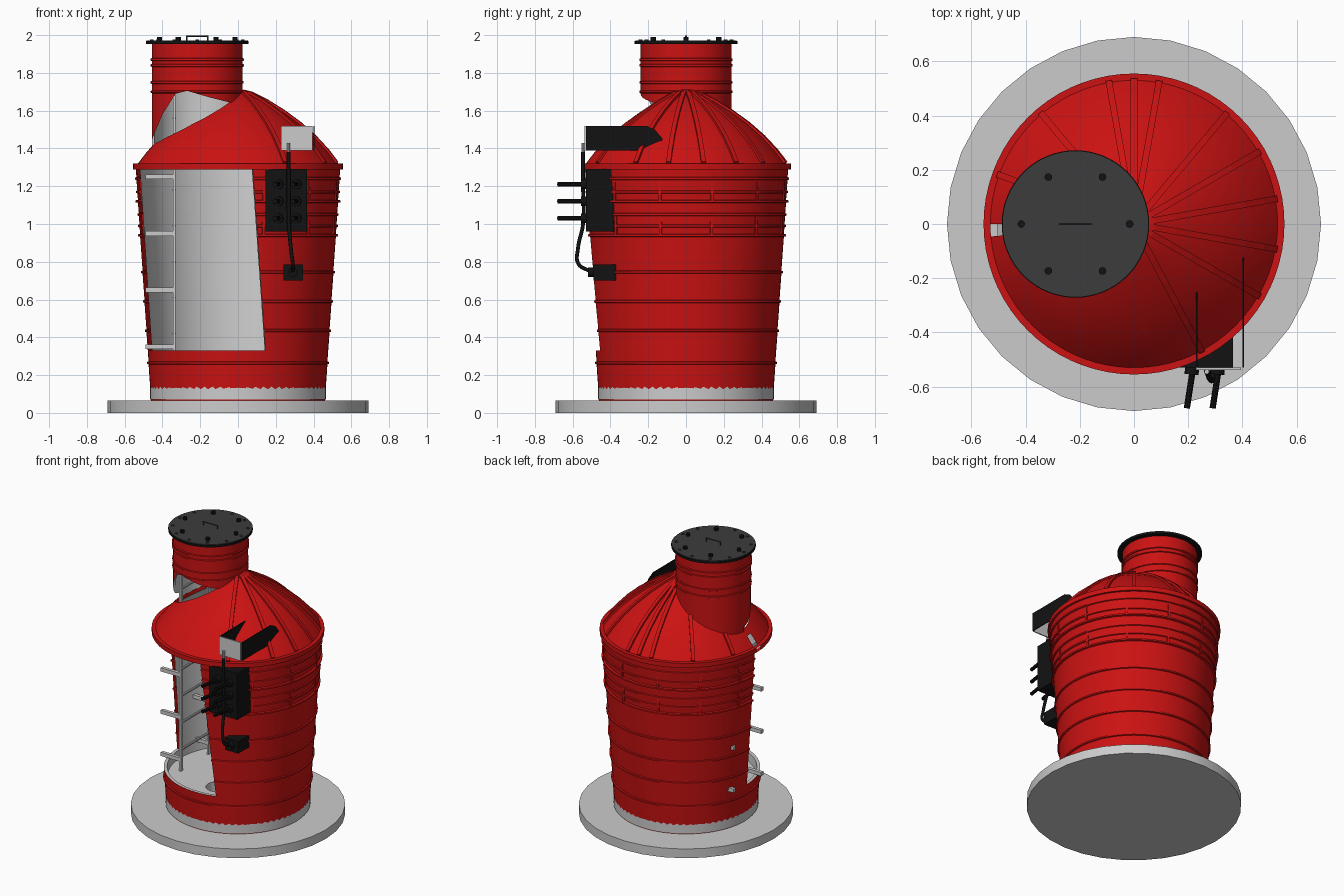
import bpy, bmesh
from math import sin, cos, pi, radians, sqrt
from mathutils import Matrix, Vector

if "Cube" in bpy.data.objects:
    bpy.data.objects.remove(bpy.data.objects["Cube"])


def material(name, rgb):
    m = bpy.data.materials.new(name)
    m.use_nodes = True
    m.diffuse_color = (*rgb, 1)
    m.node_tree.nodes["Principled BSDF"].inputs["Base Color"].default_value = (*rgb, 1)
    return m


RED = material("red plastic", (0.6, 0.006, 0.006))
GREY = material("light grey", (0.6, 0.6, 0.6))
DARK = material("dark grey lid", (0.045, 0.045, 0.045))
BLACK = material("black", (0.006, 0.006, 0.006))
NECK_X = -0.216
RIM_Z = 1.3


def finish(name, bm, *mats):
    bmesh.ops.recalc_face_normals(bm, faces=bm.faces)
    me = bpy.data.meshes.new(name)
    bm.to_mesh(me)
    bm.free()
    ob = bpy.data.objects.new(name, me)
    bpy.context.collection.objects.link(ob)
    for m in mats:
        me.materials.append(m)
    return ob


def activate(ob):
    bpy.ops.object.select_all(action='DESELECT')
    ob.select_set(True)
    bpy.context.view_layer.objects.active = ob


def smooth(ob):
    activate(ob)
    bpy.ops.object.shade_smooth_by_angle(angle=radians(30))


def lathe(name, outer, inner, mats=(RED, GREY), x=0, n=72):
    """Closed ring: the outer skin gets the first material, the rest the second."""
    prof = outer + inner[::-1]
    bm = bmesh.new()
    rings = [[bm.verts.new((x + r * cos(2 * pi * i / n), r * sin(2 * pi * i / n), z))
              for r, z in prof] for i in range(n)]
    k = len(prof)
    for i in range(n):
        a, b = rings[i], rings[(i + 1) % n]
        for j in range(k):
            f = bm.faces.new((a[j], b[j], b[(j + 1) % k], a[(j + 1) % k]))
            f.material_index = 0 if j < len(outer) - 1 else 1
    return finish(name, bm, *mats)


def cylinder(name, r, p, q, mat, n=16):
    p, q = Vector(p), Vector(q)
    bm = bmesh.new()
    turn = (q - p).to_track_quat('Z', 'Y').to_matrix().to_4x4()
    bmesh.ops.create_cone(bm, cap_ends=True, segments=n, radius1=r, radius2=r,
                          depth=(q - p).length,
                          matrix=Matrix.Translation((p + q) / 2) @ turn)
    ob = finish(name, bm, mat)
    smooth(ob)
    return ob


def box(name, lo, hi, mat):
    lo, hi = Vector(lo), Vector(hi)
    bm = bmesh.new()
    bmesh.ops.create_cube(bm, size=1, matrix=Matrix.Translation((lo + hi) / 2)
                          @ Matrix.Diagonal((*(hi - lo), 1)))
    return finish(name, bm, mat)


def prism(name, pts, step, *mats):
    """Polygon of 3D points extruded by a step vector."""
    bm = bmesh.new()
    f = bm.faces.new([bm.verts.new(p) for p in pts])
    ext = bmesh.ops.extrude_face_region(bm, geom=[f])
    bmesh.ops.translate(bm, vec=step, verts=[v for v in ext["geom"] if isinstance(v, bmesh.types.BMVert)])
    return finish(name, bm, *mats)


def cut(ob, cutter):
    m = ob.modifiers.new("cut", 'BOOLEAN')
    m.operation, m.solver, m.object = 'DIFFERENCE', 'EXACT', cutter
    activate(ob)
    bpy.ops.object.modifier_apply(modifier=m.name)


def grey_cut_faces(ob):
    for m in (RED, GREY):
        ob.data.materials.append(m)
    for f in ob.data.polygons:
        f.material_index = 1
    return ob


def ridged(radius, ridges, z0, z1):
    pts = [(radius(z0), z0)]
    for z, h in ridges:
        r = radius(z)
        pts += [(r, z - .008), (r + h, z - .005), (r + h, z + .005), (r, z + .008)]
    return pts + [(radius(z1), z1)]


# Base slab and chamber floor with sump
cylinder("base_slab", .69, (0, 0, 0), (0, 0, .065), GREY, 32)
floor = cylinder("chamber_floor", .465, (0, 0, .07), (0, 0, .27), GREY, 64)
sump = cylinder("sump_cutter", .08, (0, -.22, .17), (0, -.22, .4), GREY, 32)
cut(floor, sump)

# Chamber wall with horizontal ridges
wall_r = lambda z: .456 + z * .066
ridges = [(.265, .008), (.435, .008), (.59, .008), (.745, .008), (.94, .012), (.99, .007),
          (1.05, .007), (1.12, .013), (1.17, .007), (1.24, .007)]
wall = lathe("chamber_wall", ridged(wall_r, ridges, .06, RIM_Z),
             [(wall_r(.06) - .022, .06), (wall_r(RIM_Z) - .022, RIM_Z)])

# Dome shell with rim flange
dome_curve = [(.53, 1.32), (.48, 1.385), (.41, 1.46), (.33, 1.53), (.24, 1.595),
              (.15, 1.65), (.07, 1.69), (.01, 1.705)]
dome = lathe("dome", [(.53, 1.288), (.555, 1.288), (.555, 1.32)] + dome_curve,
             [(.505, 1.288), (.505, 1.32)] + [(max(r - .016, .006), z - .016) for r, z in dome_curve[1:]])

# Entry neck
neck = lathe("neck", ridged(lambda z: .24, [(1.7, .006), (1.75, .006), (1.84, .007), (1.87, .007)], 1.34, 1.955),
             [(.226, 1.34), (.226, 1.955)], x=NECK_X)

# Cutters: neck bore, dome volume, viewing wedge, neck window
bore = grey_cut_faces(cylinder("bore_cutter", .228, (NECK_X, 0, 1.2), (NECK_X, 0, 2), RED, 72))
volume = lathe("volume_cutter", [(.52, 1.1)] + [(r, z - .006) for r, z in dome_curve], [(.004, 1.1), (.004, 1.699)])
edge = lambda y, z: .082 - .204 * y - .088 * z
bm = bmesh.new()
corners = [bm.verts.new((x, y, z)) for z in (.33, 1.75) for x, y in
           ((-1, 0), (-1, -1), (edge(-1, z), -1), (edge(0, z), 0))]
bmesh.ops.convex_hull(bm, input=corners)
wedge = grey_cut_faces(finish("wedge_cutter", bm))
outline = [(-.48, 1.2), (-.475, 1.4), (-.4, 1.58), (-.33, 1.69), (-.27, 1.705),
           (-.15, 1.67), (-.03, 1.64), (0, 1.2)]
window = grey_cut_faces(prism("window_cutter", [(x, -1, z) for x, z in outline], (0, 1, 0)))
for ob, tools in ((wall, [wedge]), (dome, [bore, wedge]), (neck, [volume, window])):
    for t in tools:
        cut(ob, t)
    smooth(ob)
for t in (sump, bore, volume, wedge, window):
    bpy.data.objects.remove(t)

# Dome ribs, starting where each leaves the neck
for deg in (160, 130, 100, 90, 80, 50, 30, 10, -10, -30, -62):
    a = radians(deg)
    start = NECK_X * cos(a) + sqrt(.24 ** 2 - (NECK_X * sin(a)) ** 2)
    line = [p for p in dome_curve if p[0] > start + .02]
    (r0, z0), (r1, z1) = line[-1], dome_curve[len(line)]
    line.append((start, z0 + (z1 - z0) * (r0 - start) / (r0 - r1)))
    loop = [(r + .007, z + .01) for r, z in line] + [(r - .006, z - .006) for r, z in line[::-1]]
    side = Vector((-sin(a), cos(a), 0)) * .024
    prism("dome_rib", [Vector((r * cos(a), r * sin(a), z)) - side / 2 for r, z in loop], side, RED)

# Short upright ribs between the upper ridges
for i in range(12):
    deg = 15 + 30 * i
    if 180 < deg < 284:
        continue
    a = radians(deg)
    for lo, hi in ((.945, 1.05), (1.12, 1.24)):
        rib = box("wall_rib", (-.012, -.007, lo), (.01, .007, hi), RED)
        rib.location = (wall_r(lo) * cos(a), wall_r(lo) * sin(a), 0)
        rib.rotation_euler.z = a

# Lid, bolts and handle
cylinder("lid_rim", .272, (NECK_X, 0, 1.953), (NECK_X, 0, 1.968), BLACK, 64)
cylinder("lid_top", .268, (NECK_X, 0, 1.96), (NECK_X, 0, 1.972), DARK, 64)
for count, ring, r, top, mat in ((6, .2, .014, 1.99, BLACK), (12, .241, .01, 1.977, DARK)):
    for i in range(count):
        a = 2 * pi * i / count
        x, y = NECK_X + ring * cos(a), ring * sin(a)
        cylinder("lid_bolt", r, (x, y, 1.965), (x, y, top), mat, 12)
for s in (-1, 1):
    cylinder("handle_post", .004, (NECK_X + s * .055, 0, 1.97), (NECK_X + s * .055, 0, 1.998), DARK, 8)
cylinder("handle_bar", .004, (NECK_X - .06, 0, 1.995), (NECK_X + .06, 0, 1.995), DARK, 8)

# Ladder with wall brackets
for y in (-.155, .155):
    box("ladder_rail", (-.345, y - .012, .27), (-.33, y + .012, 1.68), GREY)
    for i in range(4):
        z = .35 + .3 * i
        box("ladder_bracket", (-.49, y - .012, z - .013), (-.335, y + .012, z + .013), GREY)
for i in range(7):
    cylinder("ladder_rung", .009, (-.338, -.155, .42 + .19 * i), (-.338, .155, .42 + .19 * i), GREY, 10)

# Control box with cable glands
box("control_box", (.145, -.53, .96), (.365, -.38, 1.29), BLACK)
for x in (.215, .31):
    for z in (1.03, 1.12, 1.21):
        cylinder("gland", .026, (x, -.525, z), (x - .003, -.555, z), BLACK)
        cylinder("cable_stub", .012, (x, -.55, z), (x - .02, -.68, z), BLACK, 10)

# Sign plate on two side brackets
box("sign_plate", (.228, -.538, 1.39), (.395, -.53, 1.52), GREY)
sides = {.228: [(-.53, 1.39), (-.53, 1.52), (-.25, 1.52), (-.33, 1.39)],
         .4: [(-.53, 1.39), (-.53, 1.52), (-.21, 1.52), (-.16, 1.495), (-.125, 1.45), (-.12, 1.43), (-.24, 1.39)]}
for x, pts in sides.items():
    prism("sign_bracket", [(x, y, z) for y, z in pts], (.006, 0, 0), BLACK)

# Conduit, cable and junction box
cylinder("conduit", .009, (.268, -.545, 1.36), (.268, -.545, 1.43), GREY, 10)
curve = bpy.data.curves.new("cable", 'CURVE')
curve.dimensions, curve.bevel_depth, curve.bevel_resolution = '3D', .01, 2
path = [(.268, -.545, 1.38), (.268, -.545, 1.2), (.27, -.545, 1.0), (.28, -.572, .87),
        (.29, -.57, .79), (.29, -.51, .75)]
spline = curve.splines.new('BEZIER')
spline.bezier_points.add(len(path) - 1)
for bp, co in zip(spline.bezier_points, path):
    bp.co = co
    bp.handle_left_type = bp.handle_right_type = 'AUTO'
curve.materials.append(BLACK)
bpy.context.collection.objects.link(bpy.data.objects.new("cable", curve))
box("junction_box", (.24, -.49, .7), (.345, -.37, .785), BLACK)
cylinder("junction_gland", .025, (.29, -.52, .745), (.29, -.48, .745), BLACK)
